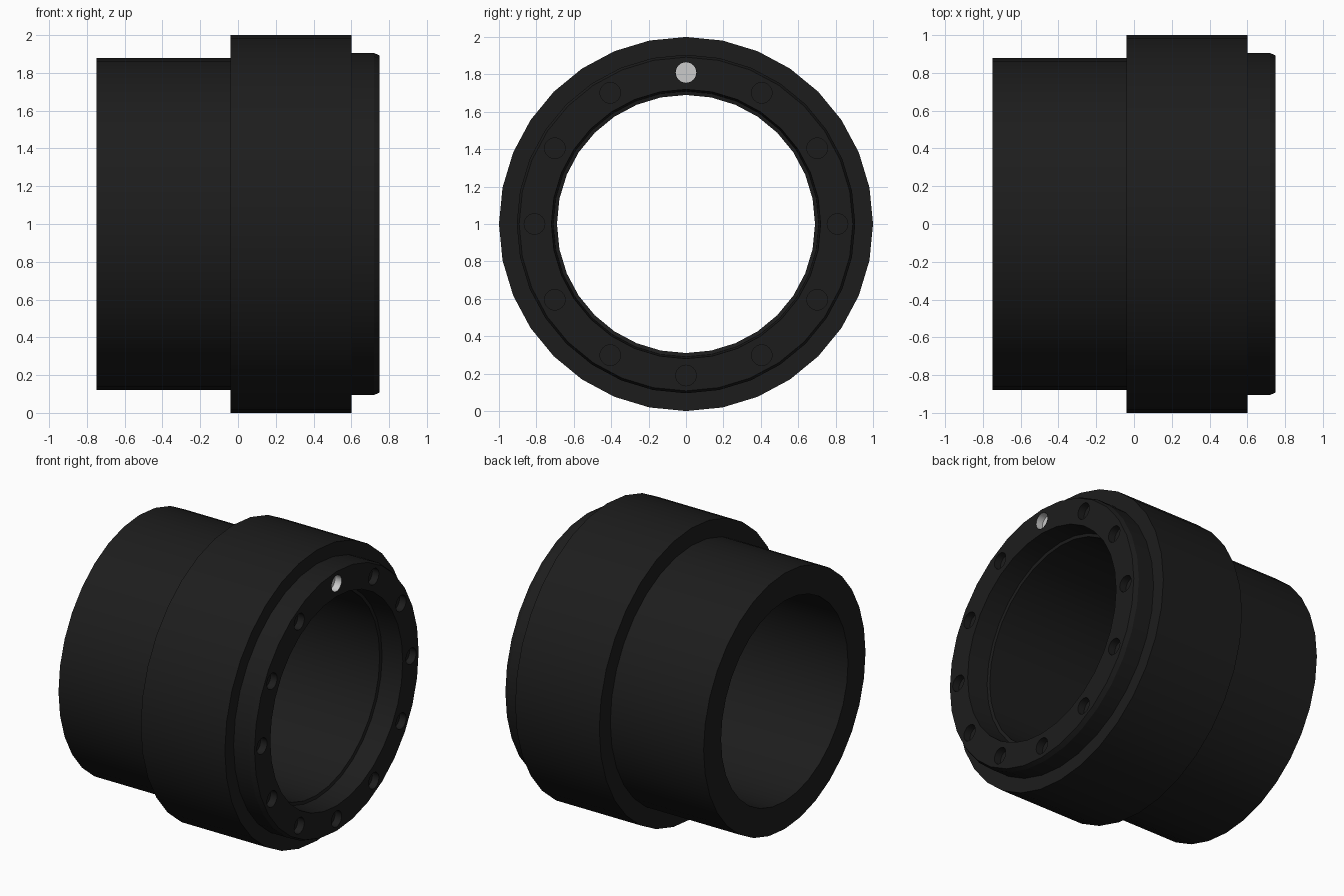
import bpy, bmesh, math
from mathutils import Matrix, Vector

if "Cube" in bpy.data.objects:
    bpy.data.objects.remove(bpy.data.objects["Cube"])

SIDES = 32


def material(name, v):
    m = bpy.data.materials.new(name)
    m.diffuse_color = (v, v, v, 1)
    m.use_nodes = True
    m.node_tree.nodes["Principled BSDF"].inputs["Base Color"].default_value = m.diffuse_color
    return m


black = material("black_metal", 0.012)
pale = material("pale_marker", 0.8)


def make_object(name, bm):
    bmesh.ops.recalc_face_normals(bm, faces=bm.faces)
    me = bpy.data.meshes.new(name)
    bm.to_mesh(me)
    bm.free()
    me.materials.append(black)
    me.materials.append(pale)
    ob = bpy.data.objects.new(name, me)
    bpy.context.collection.objects.link(ob)
    return ob


# Stepped tube: closed (x, radius) profile spun about the x axis
profile = [(-0.75, 0.69), (-0.75, 0.88), (-0.04, 0.88), (-0.04, 1.0),
           (0.60, 1.0), (0.60, 0.905), (0.72, 0.905), (0.75, 0.892),
           (0.75, 0.72), (0.60, 0.71), (0.595, 0.69)]
bm = bmesh.new()
rings = []
for i in range(SIDES):
    a = 2 * math.pi * i / SIDES
    rings.append([bm.verts.new((x, r * math.sin(a), 1 + r * math.cos(a)))
                  for x, r in profile])
n = len(profile)
for i in range(SIDES):
    p, q = rings[i], rings[(i + 1) % SIDES]
    for j in range(n):
        k = (j + 1) % n
        bm.faces.new((p[j], p[k], q[k], q[j]))
body = make_object("stepped_collar", bm)

# Ring of twelve shallow sockets in the end face; the top one is pale
bm = bmesh.new()
for i in range(12):
    a = 2 * math.pi * i / 12
    pos = Vector((0.75, 0.81 * math.sin(a), 1 + 0.81 * math.cos(a)))
    before = set(bm.faces)
    bmesh.ops.create_cone(
        bm, cap_ends=True, segments=24, radius1=0.055, radius2=0.055, depth=0.1,
        matrix=Matrix.Translation(pos) @ Matrix.Rotation(math.pi / 2, 4, 'Y'))
    for f in set(bm.faces) - before:
        f.material_index = 1 if i == 0 else 0
cutter = make_object("socket_cutter", bm)
cutter.hide_render = True

cut = body.modifiers.new("sockets", 'BOOLEAN')
cut.operation = 'DIFFERENCE'
cut.solver = 'EXACT'
cut.object = cutter
bpy.context.view_layer.objects.active = body
body.select_set(True)
bpy.ops.object.modifier_apply(modifier=cut.name)
bpy.data.objects.remove(cutter)

bpy.ops.object.shade_smooth_by_angle(angle=math.radians(20))
